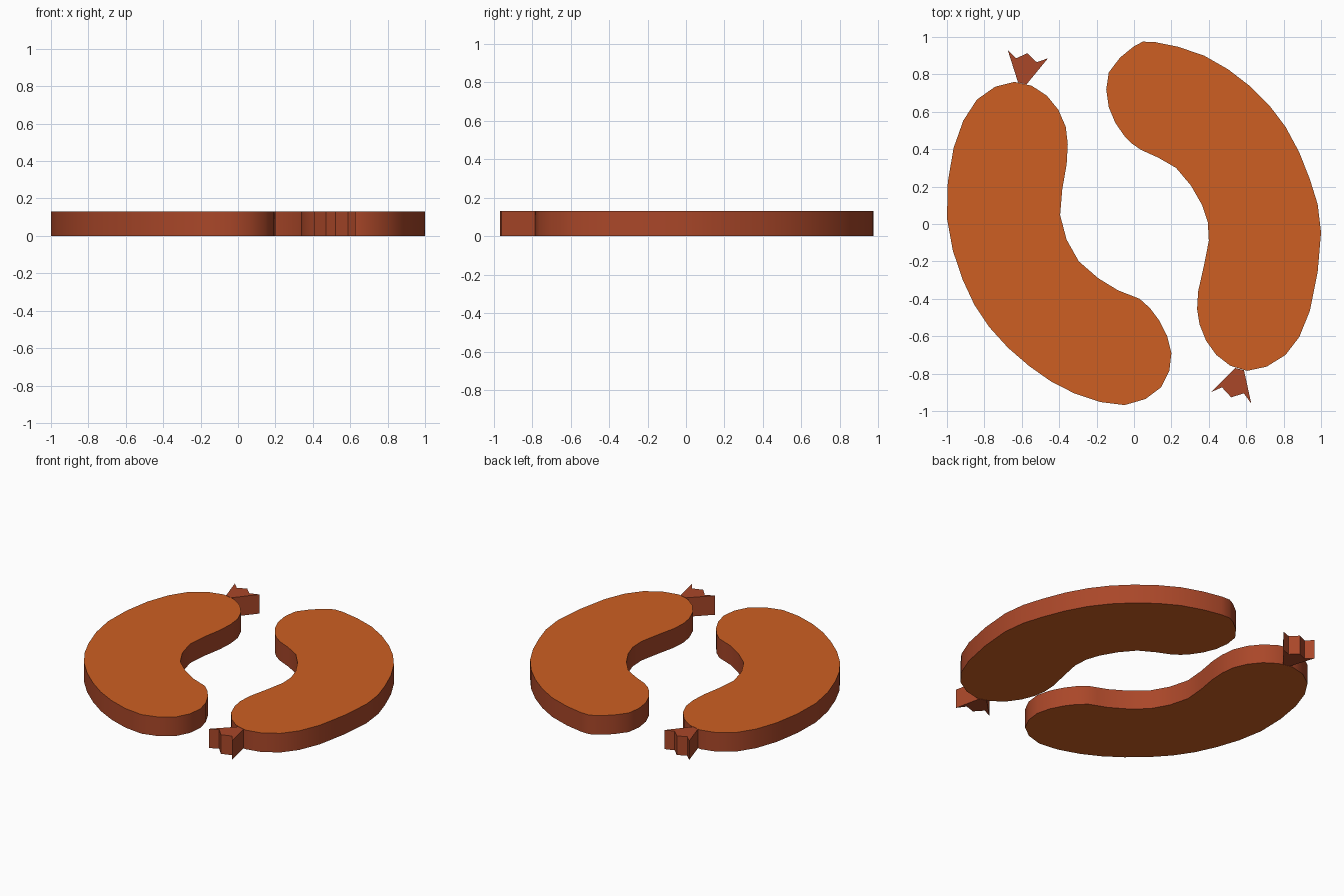
import bpy, bmesh, math
from mathutils import Vector

if "Cube" in bpy.data.objects:
    bpy.data.objects.remove(bpy.data.objects["Cube"])

HEIGHT = 0.13


def material(name, color):
    m = bpy.data.materials.new(name)
    m.diffuse_color = (*color, 1)
    m.use_nodes = True
    m.node_tree.nodes["Principled BSDF"].inputs["Base Color"].default_value = m.diffuse_color
    return m


ORANGE = material("sausage orange", (0.61, 0.114, 0.016))
BROWN = material("casing red brown", (0.40, 0.063, 0.022))


def rounded(points):
    """Closed smooth loop: insert a Catmull-Rom midpoint between neighbours."""
    p = [Vector(q) for q in points]
    n, out = len(p), []
    for i in range(n):
        a, b, c, d = p[i - 1], p[i], p[(i + 1) % n], p[(i + 2) % n]
        out += [b, (9 * (b + c) - a - d) / 16]
    return out


def plate(name, outline, cap, side):
    """Extrude an outline up from the ground; caps and walls get own colours."""
    bm = bmesh.new()
    face = bm.faces.new([bm.verts.new((x, y, 0)) for x, y in outline])
    ext = bmesh.ops.extrude_face_region(bm, geom=[face], use_keep_orig=True)
    for v in ext["geom"]:
        if isinstance(v, bmesh.types.BMVert):
            v.co.z = HEIGHT
    bmesh.ops.recalc_face_normals(bm, faces=bm.faces[:])
    for f in bm.faces:
        f.material_index = 0 if abs(f.normal.z) > 0.5 else 1
    me = bpy.data.meshes.new(name)
    bm.to_mesh(me)
    bm.free()
    me.materials.append(cap)
    me.materials.append(side)
    ob = bpy.data.objects.new(name, me)
    bpy.context.collection.objects.link(ob)
    bpy.ops.object.select_all(action='DESELECT')
    ob.select_set(True)
    bpy.context.view_layer.objects.active = ob
    bpy.ops.object.shade_smooth_by_angle(angle=math.radians(30))
    return ob


# Curved sausage bodies
left = [(-.64, .76), (-.84, .665), (-.965, .405), (-1, .03), (-.915, -.30),
        (-.775, -.55), (-.56, -.76), (-.32, -.905), (-.05, -.968), (.145, -.873),
        (.2, -.69), (.134, -.515), (.03, -.40), (-.085, -.355), (-.295, -.20),
        (-.395, .047), (-.36, .32), (-.365, .52), (-.465, .685)]
right = [(.11, .973), (.375, .90), (.62, .737), (.81, .52), (.94, .24),
         (1, -.045), (.94, -.465), (.81, -.70), (.605, -.785), (.44, -.70),
         (.35, -.535), (.343, -.36), (.40, -.09), (.365, .10), (.225, .30),
         (.04, .395), (-.055, .475), (-.135, .625), (-.135, .81), (0, .95)]
plate("left_sausage", rounded(left), ORANGE, BROWN)
plate("right_sausage", rounded(right), ORANGE, BROWN)

# Jagged tied casing ends
plate("left_casing_end", [(-.675, .93), (-.63, .886), (-.57, .913), (-.52, .865),
      (-.46, .886), (-.575, .746), (-.62, .757)], BROWN, BROWN)
plate("right_casing_end", [(.627, -.96), (.587, -.905), (.52, -.927), (.47, -.873),
      (.41, -.90), (.54, -.77), (.588, -.782)], BROWN, BROWN)
